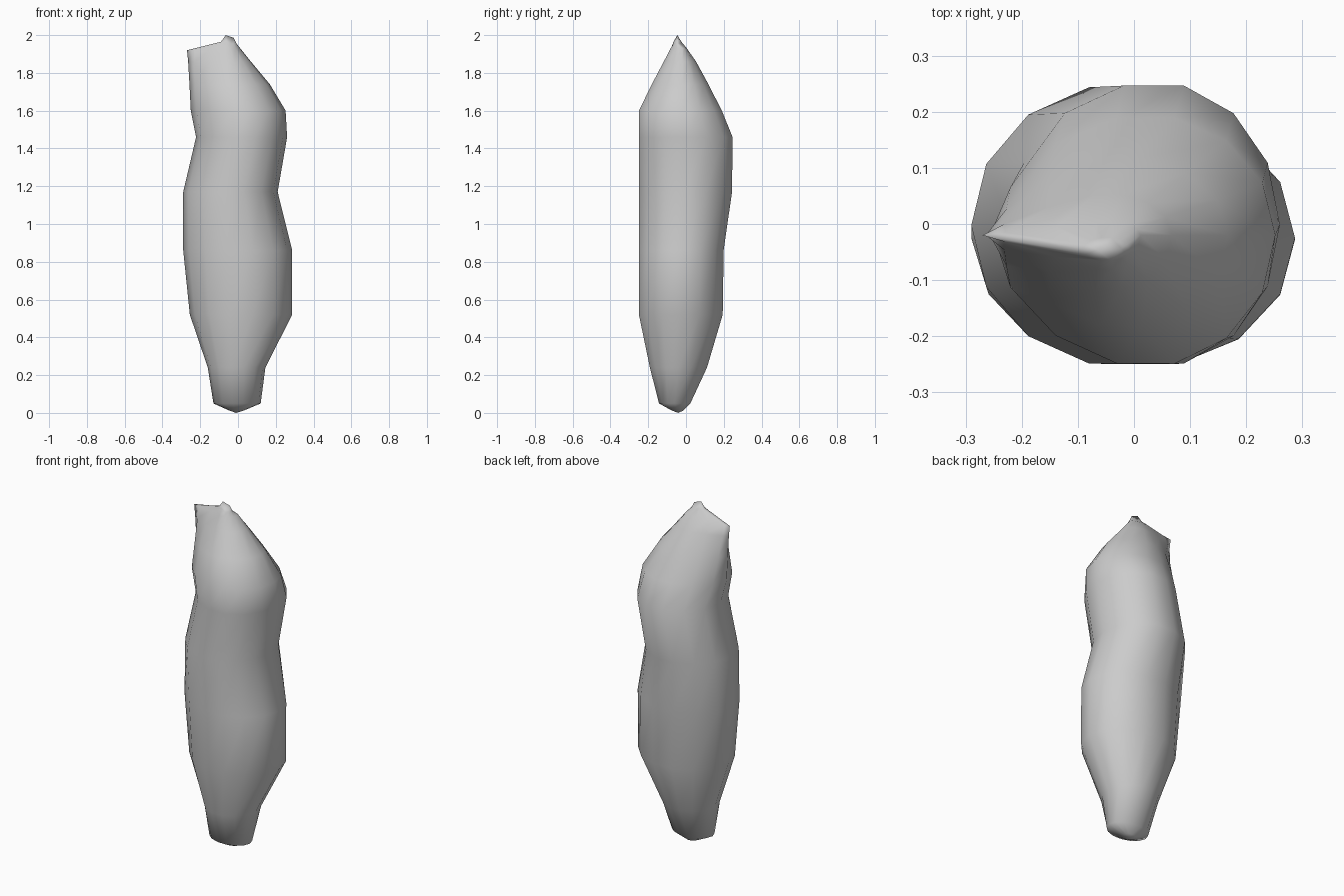
import bpy, bmesh, math

if "Cube" in bpy.data.objects:
    bpy.data.objects.remove(bpy.data.objects["Cube"])

SIDES = 14

# cross-sections: z, x min, x max, y min, y max, x of the widest point, roundness on the left
SECTIONS = [
    (0.012, -0.045, 0.03, -0.075, -0.015, -0.01, 2.0),
    (0.05, -0.13, 0.12, -0.145, 0.025, 0.0, 2.0),
    (0.24, -0.16, 0.145, -0.195, 0.115, 0.0, 2.0),
    (0.52, -0.255, 0.287, -0.255, 0.20, 0.02, 2.0),
    (0.86, -0.29, 0.287, -0.255, 0.205, 0.02, 2.0),
    (1.17, -0.29, 0.21, -0.255, 0.25, -0.02, 2.0),
    (1.46, -0.222, 0.26, -0.255, 0.253, 0.04, 2.0),
    (1.60, -0.25, 0.252, -0.255, 0.195, 0.02, 1.8),
    (1.74, -0.257, 0.168, -0.185, 0.122, -0.03, 1.5),
    (1.86, -0.264, 0.068, -0.12, 0.055, -0.05, 1.25),
    (1.93, -0.27, 0.012, -0.083, 0.005, -0.055, 1.0),
    (1.955, -0.09, -0.008, -0.066, -0.024, -0.05, 2.0),
]


def ring(bm, z, x0, x1, y0, y1, cx, power):
    """Egg-shaped ring with its own reach in each direction."""
    cy = (y0 + y1) / 2
    if power < 2:
        cy = max(cy, -0.02) if z < 1.94 else cy
    verts = []
    for i in range(SIDES):
        a = 2 * math.pi * i / SIDES
        c, s = math.cos(a), math.sin(a)
        e = 2 / power if c < 0 else 1
        x = cx + ((x1 - cx) * c if c > 0 else -(cx - x0) * abs(c) ** e)
        y = cy + ((y1 - cy) if s > 0 else (cy - y0)) * math.copysign(abs(s) ** e, s)
        verts.append(bm.verts.new((x, y, z - 0.01 if 1.92 < z < 1.94 and x < -0.2 else z)))
    return verts


def fan(bm, loop, point):
    tip = bm.verts.new(point)
    for a, b in zip(loop, loop[1:] + loop[:1]):
        bm.faces.new((a, b, tip))


# Lofted body with closed rounded bottom
bm = bmesh.new()
rings = [ring(bm, *s) for s in SECTIONS]
for lo, hi in zip(rings, rings[1:]):
    for i in range(SIDES):
        j = (i + 1) % SIDES
        bm.faces.new((lo[i], lo[j], hi[j], hi[i]))
fan(bm, rings[0], (-0.01, -0.04, 0.0))

# Notched tip: a tall and a short point with a dip between
top = rings[-1]
fan(bm, top, (-0.05, -0.045, 1.972))
for v in top:
    if v.co.x < -0.05:
        v.co.z = 1.965
tall = bm.verts.new((-0.065, -0.046, 2.0))
short = bm.verts.new((-0.022, -0.044, 1.985))
bm.verts.ensure_lookup_table()
centre = next(v for v in bm.verts if abs(v.co.z - 1.972) < 1e-4)
for f in list(centre.link_faces):
    others = [v for v in f.verts if v is not centre]
    peak = tall if sum(v.co.x for v in others) / 2 < -0.045 else short
    bm.faces.new((others[0], others[1], peak))
bmesh.ops.delete(bm, geom=[centre], context='VERTS')
bmesh.ops.holes_fill(bm, edges=[e for e in bm.edges if e.is_boundary], sides=0)
bmesh.ops.triangulate(bm, faces=[f for f in bm.faces if len(f.verts) > 4])
bmesh.ops.recalc_face_normals(bm, faces=bm.faces)

mesh = bpy.data.meshes.new("tapered_body")
bm.to_mesh(mesh)
bm.free()
mesh.shade_smooth()
body = bpy.data.objects.new("tapered_body", mesh)
bpy.context.collection.objects.link(body)
